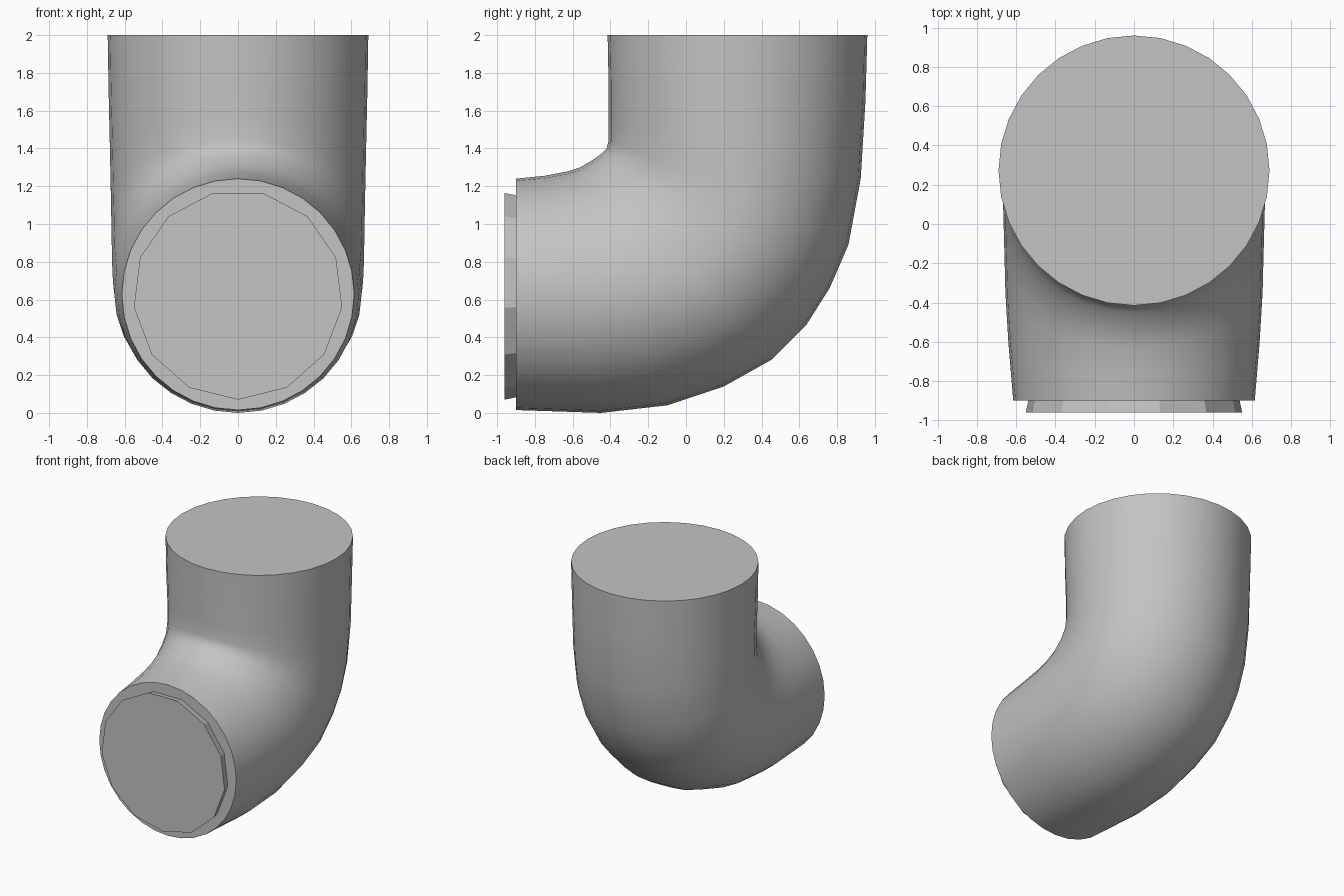
import bpy
import bmesh
import math
from mathutils import Vector

cube = bpy.data.objects.get("Cube")
if cube:
    bpy.data.objects.remove(cube, do_unlink=True)

# One plain grey for the whole fitting
grey = bpy.data.materials.new("plain grey")
grey.use_nodes = True
grey.diffuse_color = (0.55, 0.55, 0.55, 1)
grey.node_tree.nodes["Principled BSDF"].inputs["Base Color"].default_value = (0.55, 0.55, 0.55, 1)


def loft(name, rings):
    """Skin a capped tube through rings of points."""
    bm = bmesh.new()
    loops = [[bm.verts.new(p) for p in ring] for ring in rings]
    for a, b in zip(loops, loops[1:]):
        for i in range(len(a)):
            j = (i + 1) % len(a)
            bm.faces.new((a[i], a[j], b[j], b[i]))
    bm.faces.new(loops[0])
    bm.faces.new(loops[-1])
    bmesh.ops.recalc_face_normals(bm, faces=bm.faces)
    mesh = bpy.data.meshes.new(name)
    bm.to_mesh(mesh)
    bm.free()
    mesh.materials.append(grey)
    obj = bpy.data.objects.new(name, mesh)
    bpy.context.collection.objects.link(obj)
    return obj


def section(inner, outer, half_width, widest, sides=32):
    """Oval between an inner-bend and an outer-bend point, given as (y, z)."""
    a, b = Vector((0, *inner)), Vector((0, *outer))
    mid = a.lerp(b, widest)
    ring = []
    for i in range(sides):
        t = math.tau * i / sides
        end = a if math.cos(t) > 0 else b
        ring.append(mid + (end - mid) * abs(math.cos(t))
                    + Vector((half_width * math.sin(t), 0, 0)))
    return ring


# Elbow body: inner bend, outer bend, half width, widest position
stations = [
    ((-0.90, 1.24), (-0.90, 0.015), 0.615, 0.50),
    ((-0.75, 1.255), (-0.45, 0.00), 0.64, 0.50),
    ((-0.62, 1.28), (-0.10, 0.04), 0.655, 0.52),
    ((-0.56, 1.30), (0.20, 0.14), 0.66, 0.54),
    ((-0.50, 1.335), (0.45, 0.28), 0.665, 0.56),
    ((-0.45, 1.37), (0.64, 0.47), 0.668, 0.56),
    ((-0.42, 1.40), (0.76, 0.66), 0.67, 0.56),
    ((-0.41, 1.44), (0.86, 0.89), 0.673, 0.54),
    ((-0.41, 1.55), (0.925, 1.24), 0.678, 0.52),
    ((-0.41, 1.75), (0.95, 1.65), 0.685, 0.50),
    ((-0.415, 2.0), (0.96, 2.0), 0.69, 0.50),
]
body = loft("elbow_body", [section(*s) for s in stations])
bpy.context.view_layer.objects.active = body
body.select_set(True)
bpy.ops.object.shade_smooth_by_angle(angle=math.radians(40))


# Faceted plug on the front opening
def polygon(y, radius, sides=13):
    return [Vector((radius * math.sin(math.tau * i / sides), y,
                    0.625 - radius * math.cos(math.tau * i / sides)))
            for i in range(sides)]


loft("front_plug", [polygon(-0.89, 0.54), polygon(-0.96, 0.555)])
